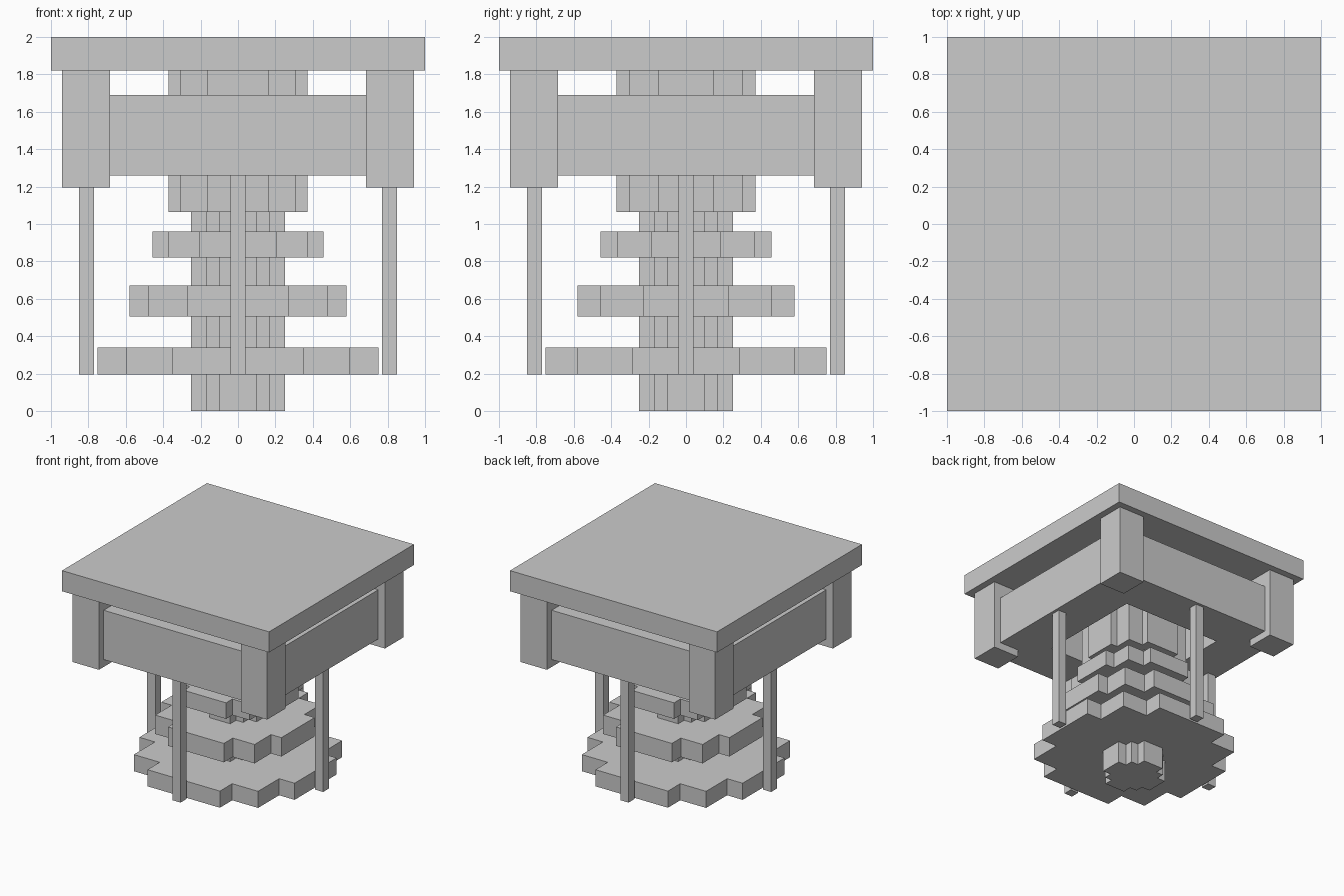
import bpy
import bmesh

cube = bpy.data.objects.get("Cube")
if cube:
    bpy.data.objects.remove(cube, do_unlink=True)

grey = bpy.data.materials.new("plain grey")
grey.use_nodes = True
colour = (0.6, 0.6, 0.6, 1)
grey.diffuse_color = colour
grey.node_tree.nodes["Principled BSDF"].inputs["Base Color"].default_value = colour


def finish(name, bm):
    bmesh.ops.recalc_face_normals(bm, faces=bm.faces)
    mesh = bpy.data.meshes.new(name)
    bm.to_mesh(mesh)
    bm.free()
    mesh.materials.append(grey)
    obj = bpy.data.objects.new(name, mesh)
    bpy.context.collection.objects.link(obj)
    return obj


def raise_faces(bm, faces, height):
    """Extrude flat faces upward into a closed solid."""
    ext = bmesh.ops.extrude_face_region(bm, geom=faces, use_keep_orig=True)
    verts = [v for v in ext["geom"] if isinstance(v, bmesh.types.BMVert)]
    bmesh.ops.translate(bm, verts=verts, vec=(0, 0, height))


def prism(name, outline, z0, z1):
    bm = bmesh.new()
    face = bm.faces.new([bm.verts.new((x, y, z0)) for x, y in outline])
    raise_faces(bm, [face], z1 - z0)
    return finish(name, bm)


def block(name, x0, x1, y0, y1, z0, z1):
    return prism(name, [(x0, y0), (x1, y0), (x1, y1), (x0, y1)], z0, z1)


def stepped_disc(name, steps, z0, z1):
    """Staircase approximation of a disc; steps are the outer corners of one quadrant."""
    quad = []
    for i, (x, y) in enumerate(steps):
        quad.append((x, y))
        if i + 1 < len(steps):
            quad.append((steps[i + 1][0], y))
    outline = list(quad)
    outline += [(-x, y) for x, y in reversed(quad)]
    outline += [(-x, -y) for x, y in quad]
    outline += [(x, -y) for x, y in reversed(quad)]
    return prism(name, outline, z0, z1)


# Roof slab
block("top_slab", -1, 1, -1, 1, 1.82, 2.0)

# Hollow square frame below the slab
bm = bmesh.new()
w, h = 0.875, 0.487
ring = [(-1, -1), (1, -1), (1, 1), (-1, 1)]
outer = [bm.verts.new((x * w, y * w, 1.26)) for x, y in ring]
inner = [bm.verts.new((x * h, y * h, 1.26)) for x, y in ring]
faces = [bm.faces.new((outer[i], outer[(i + 1) % 4], inner[(i + 1) % 4], inner[i]))
         for i in range(4)]
raise_faces(bm, faces, 0.43)
finish("square_frame", bm)

# Corner posts
for sx, side in ((1, "left"), (-1, "right")):
    for sy, end in ((-1, "front"), (1, "back")):
        xs = sorted((sx * 0.685, sx * 0.94))
        ys = sorted((sy * 0.685, sy * 0.94))
        block(f"corner_post_{end}_{side}", *xs, *ys, 1.195, 1.82)

# Hanging rods at the middle of each side
for name, x, y in (("front", 0, -0.81), ("back", 0, 0.81),
                   ("left", 0.81, 0), ("right", -0.81, 0)):
    block(f"hanging_rod_{name}", x - 0.04, x + 0.04, y - 0.04, y + 0.04, 0.195, 1.3)

# Central column, collar and three shrinking tiers
stepped_disc("column", [(0.25, 0.10), (0.17, 0.17), (0.10, 0.25)], 0, 1.1)
stepped_disc("collar", [(0.372, 0.148), (0.308, 0.305), (0.163, 0.372)], 1.065, 1.82)
stepped_disc("lower_tier", [(0.75, 0.29), (0.60, 0.58), (0.35, 0.75)], 0.195, 0.34)
stepped_disc("middle_tier", [(0.58, 0.23), (0.48, 0.457), (0.27, 0.58)], 0.505, 0.67)
stepped_disc("upper_tier", [(0.457, 0.185), (0.372, 0.37), (0.205, 0.457)], 0.82, 0.96)
